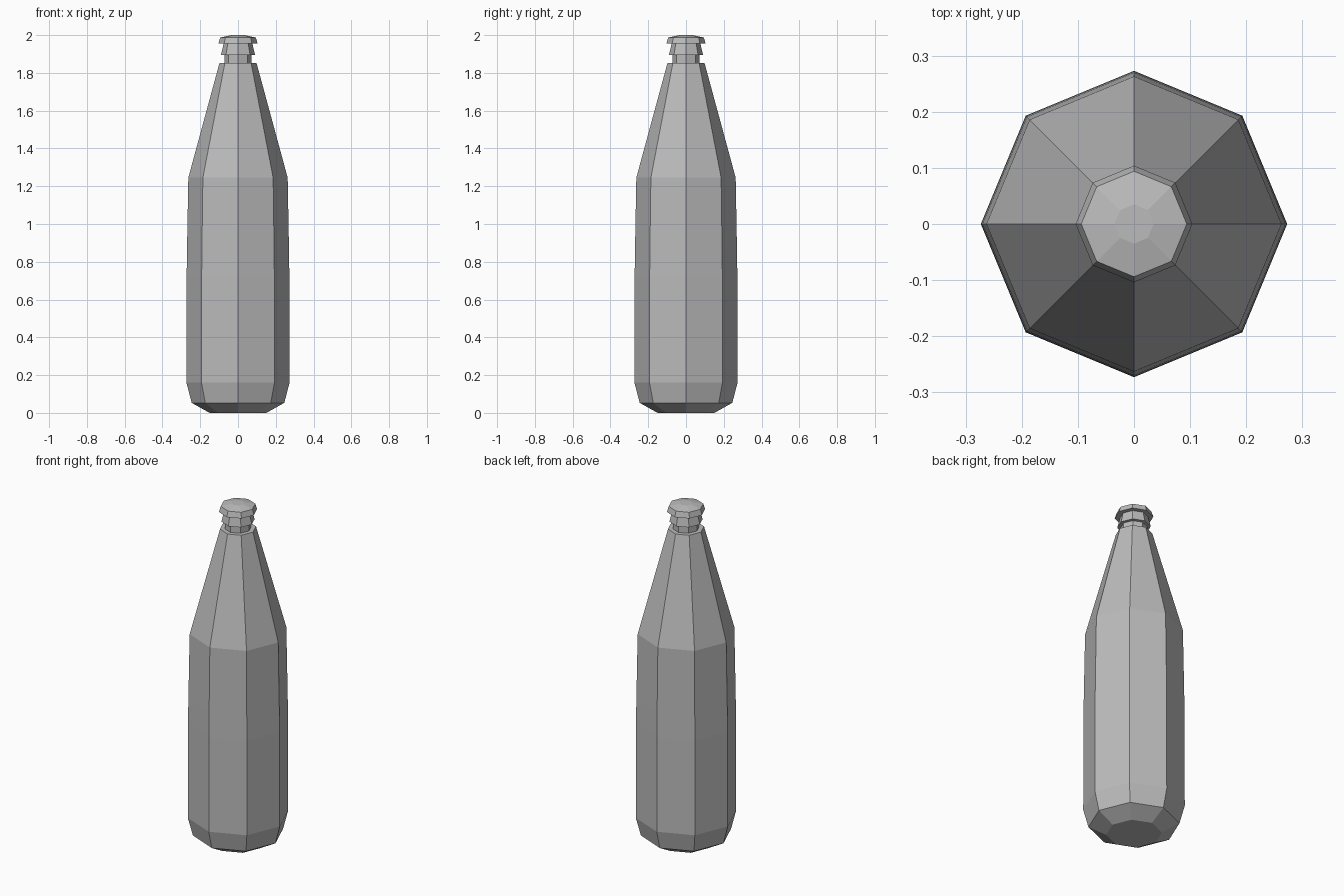
import bpy
import bmesh
from math import cos, sin, tau

cube = bpy.data.objects.get("Cube")
if cube:
    bpy.data.objects.remove(cube)

SIDES = 8

# Single plain grey finish
grey = bpy.data.materials.new("plain grey")
grey.use_nodes = True
colour = (0.5, 0.5, 0.5, 1)
grey.diffuse_color = colour
grey.node_tree.nodes["Principled BSDF"].inputs["Base Color"].default_value = colour


def lathe(name, profile):
    """Closed, flat-shaded octagonal solid from (radius, height) points, bottom to top."""
    bm = bmesh.new()
    rings = [[bm.verts.new((r * cos(tau * i / SIDES), r * sin(tau * i / SIDES), z))
              for i in range(SIDES)] for r, z in profile]
    for low, high in zip(rings, rings[1:]):
        for i in range(SIDES):
            j = (i + 1) % SIDES
            bm.faces.new((low[i], low[j], high[j], high[i]))
    bm.faces.new(rings[0][::-1])
    bm.faces.new(rings[-1])
    mesh = bpy.data.meshes.new(name)
    bm.to_mesh(mesh)
    bm.free()
    mesh.materials.append(grey)
    obj = bpy.data.objects.new(name, mesh)
    bpy.context.collection.objects.link(obj)
    return obj


# Body: chamfered base, slightly bulging wall, long tapering shoulder
lathe("bottle_body", [(0.15, 0), (0.245, 0.053), (0.273, 0.16), (0.272, 0.72),
                      (0.27, 0.86), (0.263, 1.245), (0.098, 1.853)])
# Narrow neck with a flared collar
lathe("bottle_neck", [(0.072, 1.85), (0.072, 1.895), (0.09, 1.896), (0.076, 1.956)])
# Domed cap with a skirt
lathe("bottle_cap", [(0.104, 1.955), (0.094, 1.987), (0.035, 2.0)])
